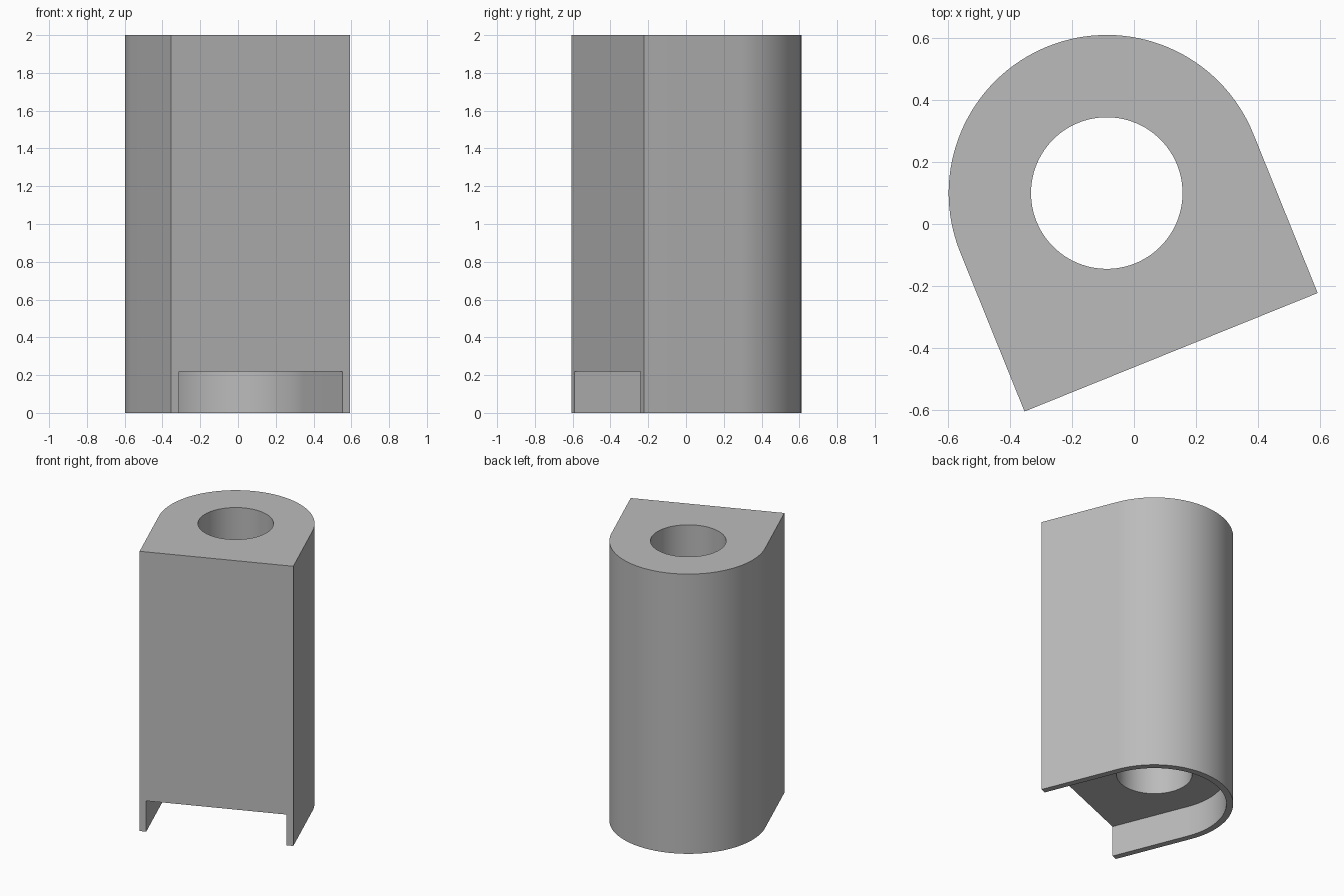
import bpy, bmesh, math
from mathutils import Matrix

if "Cube" in bpy.data.objects:
    bpy.data.objects.remove(bpy.data.objects["Cube"])

HEIGHT, RADIUS, FRONT = 2.0, 0.511, 0.555
HOLE_RADIUS, WALL, RECESS = 0.245, 0.044, 0.22
PLACE = Matrix.Translation((-0.088, 0.10, 0)) @ Matrix.Rotation(math.radians(22), 4, "Z")

grey = bpy.data.materials.new("light grey")
grey.use_nodes = True
colour = (0.5, 0.5, 0.5, 1)
grey.diffuse_color = colour
grey.node_tree.nodes["Principled BSDF"].inputs["Base Color"].default_value = colour


def arc(radius, sweep, steps):
    return [(radius * math.cos(sweep * i / steps), radius * math.sin(sweep * i / steps))
            for i in range(steps + 1)]


def d_profile(radius, front):
    # Half circle at the back, straight sides running to a flat front
    return arc(radius, math.pi, 64) + [(-radius, -front), (radius, -front)]


def prism(name, profile, bottom, top):
    bm = bmesh.new()
    base = bm.faces.new([bm.verts.new((x, y, bottom)) for x, y in profile])
    raised = bmesh.ops.extrude_face_region(bm, geom=[base])["geom"]
    verts = [v for v in raised if isinstance(v, bmesh.types.BMVert)]
    bmesh.ops.translate(bm, verts=verts, vec=(0, 0, top - bottom))
    bmesh.ops.recalc_face_normals(bm, faces=bm.faces)
    bm.transform(PLACE)
    mesh = bpy.data.meshes.new(name)
    bm.to_mesh(mesh)
    bm.free()
    mesh.materials.append(grey)
    obj = bpy.data.objects.new(name, mesh)
    bpy.context.collection.objects.link(obj)
    return obj


body = prism("body", d_profile(RADIUS, FRONT), 0, HEIGHT)

# Bore through the full height, and a recess below that opens to the front
cutters = [
    prism("recess_cutter", d_profile(RADIUS - WALL, FRONT + 0.2), -0.2, RECESS),
    prism("bore_cutter", arc(HOLE_RADIUS, math.tau, 96)[:-1], -0.3, HEIGHT + 0.2),
]
bpy.ops.object.select_all(action="DESELECT")
body.select_set(True)
bpy.context.view_layer.objects.active = body
for cutter in cutters:
    cutter.hide_render = True
    cut = body.modifiers.new(cutter.name, "BOOLEAN")
    cut.operation, cut.solver, cut.object = "DIFFERENCE", "EXACT", cutter
    bpy.ops.object.modifier_apply(modifier=cut.name)
    bpy.data.objects.remove(cutter)

bpy.ops.object.shade_smooth_by_angle(angle=math.radians(30))
